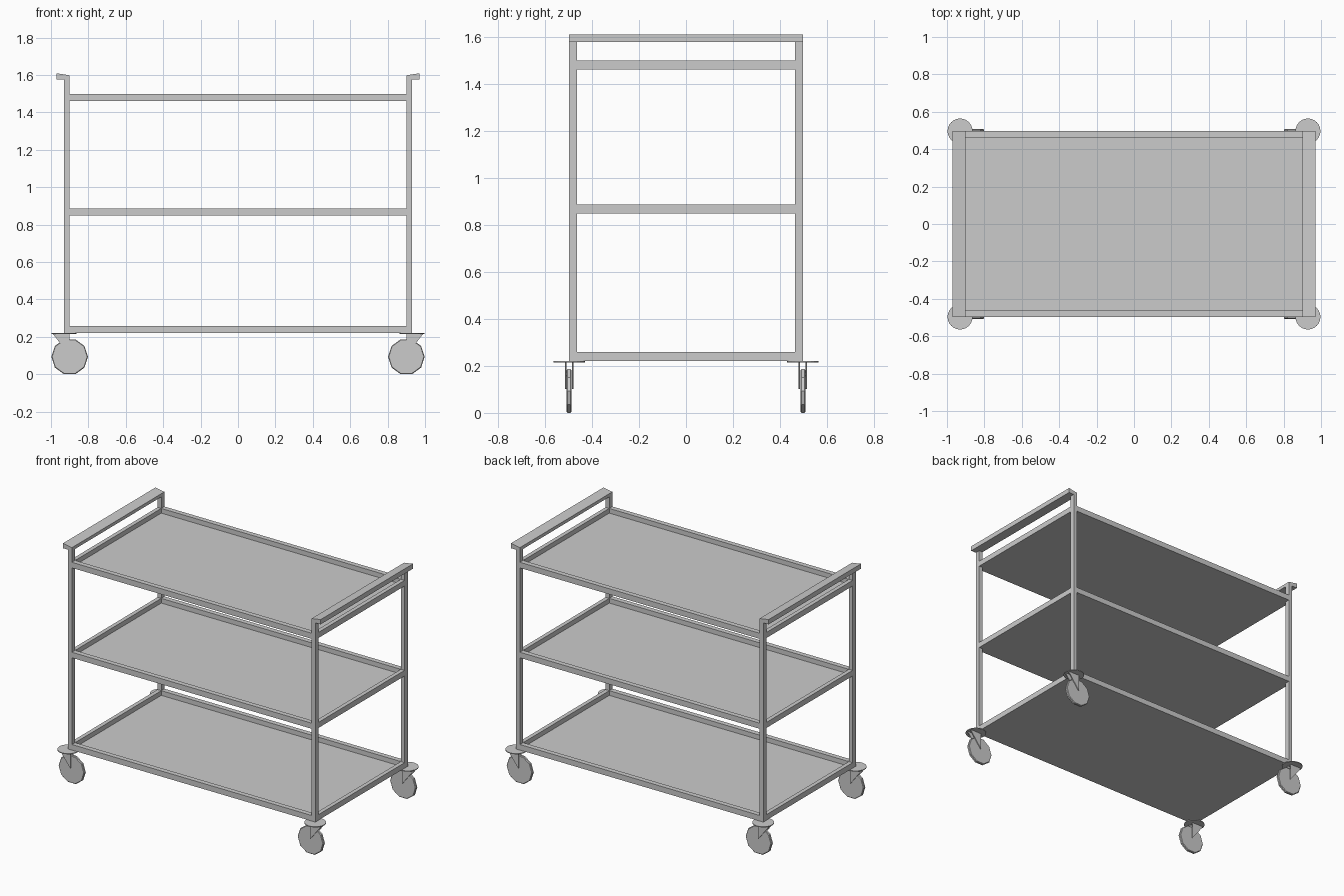
import bpy, bmesh, math
from mathutils import Matrix

if "Cube" in bpy.data.objects:
    bpy.data.objects.remove(bpy.data.objects["Cube"])


def finish(name, bm):
    bmesh.ops.recalc_face_normals(bm, faces=bm.faces)
    me = bpy.data.meshes.new(name)
    bm.to_mesh(me)
    bm.free()
    ob = bpy.data.objects.new(name, me)
    bpy.context.collection.objects.link(ob)
    return ob


def box(name, x0, x1, y0, y1, z0, z1):
    bm = bmesh.new()
    bmesh.ops.create_cube(bm, size=1)
    for v in bm.verts:
        v.co = (x1 if v.co.x > 0 else x0, y1 if v.co.y > 0 else y0, z1 if v.co.z > 0 else z0)
    return finish(name, bm)


def prism(name, profile, y0, y1):
    """Extrude an (x, z) profile along y."""
    bm = bmesh.new()
    face = bm.faces.new([bm.verts.new((x, y0, z)) for x, z in profile])
    new = bmesh.ops.extrude_face_region(bm, geom=[face])["geom"]
    bmesh.ops.translate(bm, vec=(0, y1 - y0, 0),
                        verts=[g for g in new if isinstance(g, bmesh.types.BMVert)])
    return finish(name, bm)


def cylinder(name, sides, r, depth, matrix):
    bm = bmesh.new()
    bmesh.ops.create_cone(bm, cap_ends=True, segments=sides, radius1=r, radius2=r,
                          depth=depth, matrix=matrix)
    return finish(name, bm)


def mirror(ob, x=True, y=True):
    m = ob.modifiers.new("Mirror", "MIRROR")
    m.use_axis = (x, y, False)
    m.use_mirror_merge = False
    return ob


XI, XO = 0.902, 0.93      # inner / outer faces of the end frames
YI, YO = 0.463, 0.497     # inner / outer faces of the side frames

# Corner posts
mirror(box("corner_post", XI, XO, YI, YO, 0.22, 1.597))

# End handles with a slightly sloped top
mirror(prism("handle", [(XI, 1.576), (0.97, 1.576), (0.97, 1.609), (XI, 1.598)], -YO, YO), y=False)

# Three trays: side rails, end rails and a recessed panel
for level, z in (("lower", 0.22), ("middle", 0.848), ("upper", 1.46)):
    top = z + 0.038
    mirror(box(level + "_side_rail", -XI, XI, YI, YO, z, top), x=False)
    mirror(box(level + "_end_rail", XI, XO, -YI, YI, z, top), y=False)
    box(level + "_shelf_panel", -XI, XI, -YI, YI, z, z + 0.006)

# Casters: mounting disc, two triangular fork plates, ten-sided wheel
CY = 0.497
mirror(cylinder("caster_disc", 24, 0.067, 0.005, Matrix.Translation((0.93, CY, 0.2175))))
for side, s in (("inner", -1), ("outer", 1)):
    y = CY + s * 0.015
    mirror(prism(side + "_fork_plate", [(0.902, 0.216), (0.99, 0.216), (0.902, 0.102)],
                 y - 0.003, y + 0.003))
wheel = cylinder("wheel", 10, 0.098, 0.02,
                 Matrix.Translation((0.9, CY, 0.0945)) @ Matrix.Rotation(math.pi / 2, 4, 'X'))
bm = bmesh.new()
bm.from_mesh(wheel.data)
# Turn so a flat side rests on the ground
pivot = Matrix.Translation((0.9, CY, 0.0945))
low = [v.co.z for v in bm.verts]
if sum(abs(z - min(low)) < 1e-4 for z in low) < 4:
    bm.transform(pivot @ Matrix.Rotation(math.pi / 10, 4, 'Y') @ pivot.inverted())
bm.transform(Matrix.Translation((0, 0, -min(v.co.z for v in bm.verts))))
rims = [e for e in bm.edges if abs(e.verts[0].co.y - e.verts[1].co.y) < 1e-5]
bmesh.ops.bevel(bm, geom=rims, offset=0.004, segments=1, affect='EDGES')
bm.to_mesh(wheel.data)
bm.free()
mirror(wheel)
